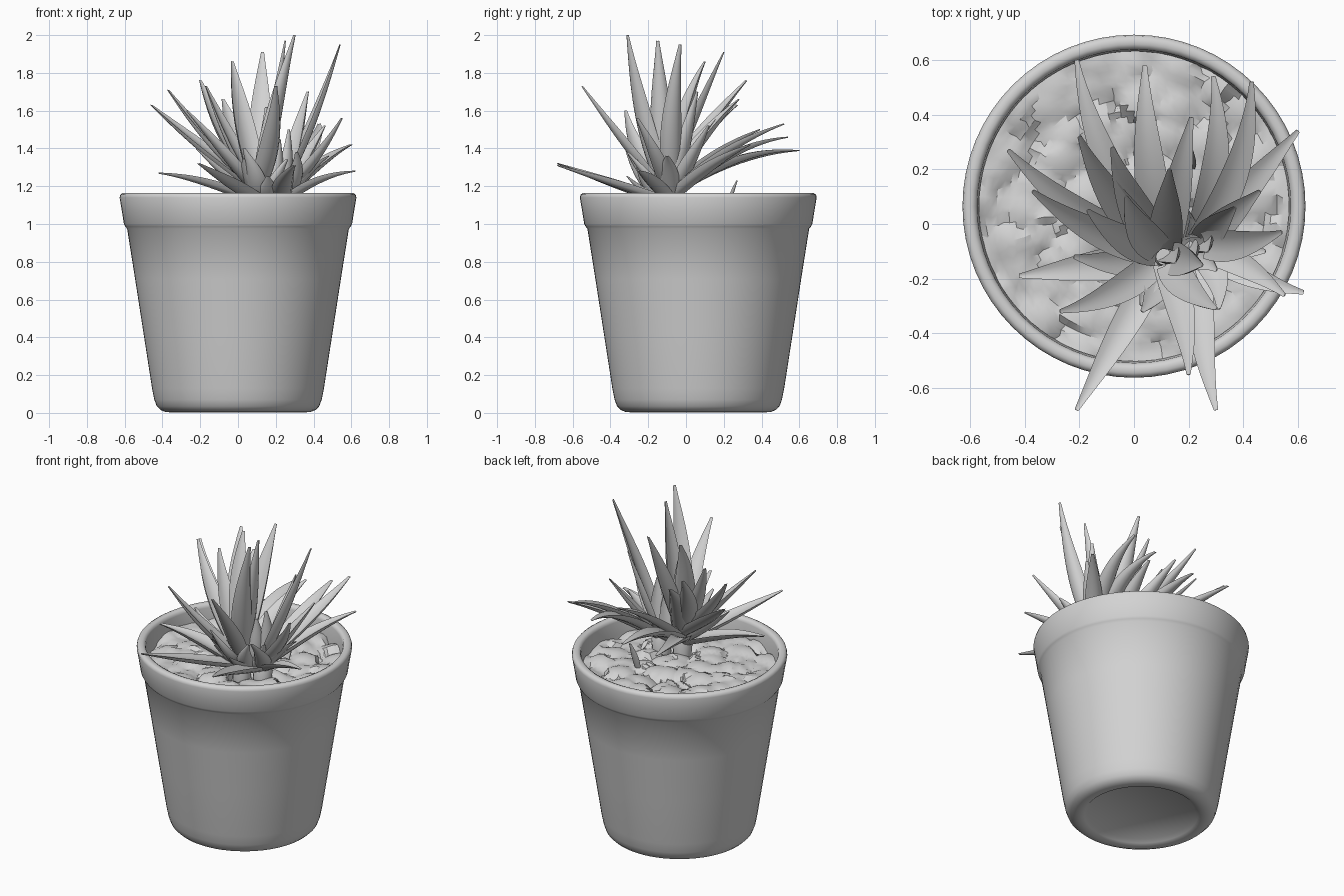
import bpy, bmesh, math, random
from mathutils import Vector, noise

if "Cube" in bpy.data.objects:
    bpy.data.objects.remove(bpy.data.objects["Cube"])

random.seed(4)
CY = 0.065                      # the pot sits slightly behind the origin

grey = bpy.data.materials.new("plain grey")
grey.diffuse_color = (0.65, 0.65, 0.65, 1)
grey.use_nodes = True
grey.node_tree.nodes["Principled BSDF"].inputs["Base Color"].default_value = grey.diffuse_color


def finish(name, bm, angle=40):
    bmesh.ops.recalc_face_normals(bm, faces=bm.faces)
    me = bpy.data.meshes.new(name)
    bm.to_mesh(me)
    bm.free()
    ob = bpy.data.objects.new(name, me)
    bpy.context.collection.objects.link(ob)
    me.materials.append(grey)
    bpy.ops.object.select_all(action='DESELECT')
    ob.select_set(True)
    bpy.context.view_layer.objects.active = ob
    bpy.ops.object.shade_smooth_by_angle(angle=math.radians(angle))
    return ob


def loft(bm, rings):
    """Join closed rings of points, capping both ends."""
    rows = [[bm.verts.new(p) for p in r] for r in rings]
    n = len(rows[0])
    for a, b in zip(rows, rows[1:]):
        for i in range(n):
            bm.faces.new((a[i], a[(i + 1) % n], b[(i + 1) % n], b[i]))
    bm.faces.new(rows[0][::-1])
    bm.faces.new(rows[-1])


# Pot: turned profile from recessed foot, over the rim, down to the inner floor
profile = [(0.31, 0.03), (0.33, 0.012), (0.36, 0.003), (0.385, 0.005), (0.41, 0.015),
           (0.43, 0.035), (0.443, 0.07), (0.455, 0.13), (0.50, 0.42), (0.545, 0.71),
           (0.587, 0.975), (0.597, 0.987), (0.604, 1.0), (0.615, 1.07), (0.627, 1.14),
           (0.623, 1.156), (0.61, 1.164), (0.592, 1.164), (0.578, 1.157),
           (0.573, 1.14), (0.569, 1.06), (0.56, 0.96)]
bm = bmesh.new()
N = 64
loft(bm, [[(r * math.cos(2 * math.pi * i / N), CY + r * math.sin(2 * math.pi * i / N), z)
           for i in range(N)] for r, z in profile])
finish("pot", bm, 50)

# Gravel: disc broken into tilted, sharp-edged pebbles
bm = bmesh.new()
RINGS, SEG = 26, 96
rows = []
for k in range(1, RINGS + 1):
    row = []
    for i in range(SEG):
        a = 2 * math.pi * (i + random.uniform(-.3, .3)) / SEG
        r = 0.567 * k / RINGS
        p = Vector((r * math.cos(a), r * math.sin(a), 0))
        dist, cells = noise.voronoi(p * 8)
        tilt = noise.noise_vector(cells[0] * 7.3) * 0.45
        step = (p * 8 - cells[0]) / 8
        z = 1.065 - 0.05 * dist[0] ** 2 + tilt.x * step.x + tilt.y * step.y + 0.03 * tilt.z
        row.append(bm.verts.new((p.x, p.y + CY, z)))
    rows.append(row)
mid = bm.verts.new((0, CY, 1.06))
for i in range(SEG):
    j = (i + 1) % SEG
    bm.faces.new((mid, rows[0][i], rows[0][j]))
    for a, b in zip(rows, rows[1:]):
        bm.faces.new((a[i], b[i], b[j], a[j]))
finish("gravel", bm, 30)


def leaf(bm, base, tip, lift, width, bend=0.0, steps=14):
    """Fleshy channelled blade; lift above 0.5 arches over, bend bows it sideways."""
    base, tip = Vector(base), Vector(tip)
    flat = Vector((tip.x - base.x, tip.y - base.y, 0))
    side = Vector((-flat.y, flat.x, 0)).normalized()
    ctrl = base.lerp(tip, 0.5) + side * bend * 2
    ctrl.z = base.z + (tip.z - base.z) * lift
    rings = []
    for s in range(steps + 1):
        t = s / steps
        p = base * (1 - t) ** 2 + ctrl * 2 * t * (1 - t) + tip * t * t
        tan = ((ctrl - base) * (1 - t) + (tip - ctrl) * t).normalized()
        up = tan.cross(side).normalized()
        if up.z < 0:
            up = -up
        across = up.cross(tan).normalized()
        w = width * (0.75 + 1.2 * t * (1 - t)) * (1 - t ** 1.9) + 0.008
        # cross-section: shallow hollow on top, rounded keel below
        section = [(-1, .30), (-.5, .10), (0, .03), (.5, .10), (1, .30),
                   (.8, -.14), (.42, -.38), (0, -.46), (-.42, -.38), (-.8, -.14)]
        rings.append([p + across * (u * w) + up * (v * w) for u, v in section])
    loft(bm, rings)


# Leaves of each rosette: tip, lift, half-width, sideways bend
main = [((-.21, .60, 1.39), .95, .055, .05), ((.04, .58, 1.39), 1.05, .06, .02),
        ((-.46, .27, 1.63), .55, .055, .04), ((-.20, .32, 1.76), .5, .06, .03),
        ((-.08, .28, 1.66), .6, .065, .02), ((-.03, .10, 1.86), .62, .06, .02),
        ((.13, .20, 1.91), .55, .06, 0), ((-.37, .12, 1.71), .45, .052, .03),
        ((-.42, -.19, 1.27), .85, .058, 0), ((-.27, -.32, 1.60), .45, .052, .03),
        ((-.21, -.68, 1.32), .5, .052, 0), ((.30, -.31, 2.0), .45, .058, -.02),
        ((.25, -.15, 1.97), .5, .06, 0), ((.20, -.55, 1.73), .45, .052, .02),
        ((.21, .39, 1.50), .7, .055, 0), ((-.17, .05, 1.73), .5, .055, .02),
        ((.03, -.32, 1.40), .35, .058, .02), ((-.22, -.12, 1.40), .45, .05, .02)]
second = [((.29, .54, 1.46), .9, .052, -.04), ((.43, .52, 1.53), .7, .05, -.05),
          ((.60, .34, 1.42), .7, .052, 0), ((.54, -.03, 1.95), .42, .055, -.02),
          ((.55, -.26, 1.56), .4, .045, .02), ((.62, -.25, 1.28), .9, .045, -.02),
          ((.30, -.68, 1.31), .55, .052, -.02), ((.46, .12, 1.52), .5, .05, 0),
          ((.31, -.31, 1.38), .4, .048, .03), ((.48, -.10, 1.36), .7, .05, 0),
          ((.37, .06, 1.70), .5, .05, 0)]
for name, centre, tips in (("main_leaves", (.11, -.12), main),
                           ("second_leaves", (.23, -.08), second)):
    bm = bmesh.new()
    for tip, lift, width, bend in tips:
        out = Vector((tip[0] - centre[0], tip[1] - centre[1])).normalized() * 0.03
        z = 1.13 + 0.12 * max(0, min(1, (tip[2] - 1.3) / 0.6))
        leaf(bm, (centre[0] + out.x, centre[1] + out.y, z), tip, lift, width, bend)
    finish(name, bm, 45)

# Short young leaves around the crown, and a sprig near the back
bm = bmesh.new()
for i in range(10):
    a = 2 * math.pi * i / 10 + 0.3
    r = random.uniform(.13, .24)
    leaf(bm, (.16 + .03 * math.cos(a), -.12 + .03 * math.sin(a), 1.13),
         (.16 + r * math.cos(a), -.12 + r * math.sin(a), random.uniform(1.22, 1.36)),
         .4, .045, random.uniform(-.03, .03), 8)
for x, y, top in ((.12, -.11, 1.62), (.24, -.07, 1.5), (.19, -.10, 1.45)):
    leaf(bm, (x, y, 1.15), (x + .03, y - .03, top), .5, .045, .01, 8)
leaf(bm, (.20, .21, 1.06), (.21, .27, 1.23), .6, .02, 0, 6)
finish("young_leaves", bm, 45)

# Stems holding the two rosettes
bm = bmesh.new()
for x, y, top in ((.11, -.12, 1.22), (.23, -.08, 1.18)):
    loft(bm, [[(x + r * math.cos(i * math.pi / 6), y + r * math.sin(i * math.pi / 6), z)
               for i in range(12)] for z, r in ((1.0, .05), (1.12, .06), (top, .03))])
finish("stems", bm, 45)
